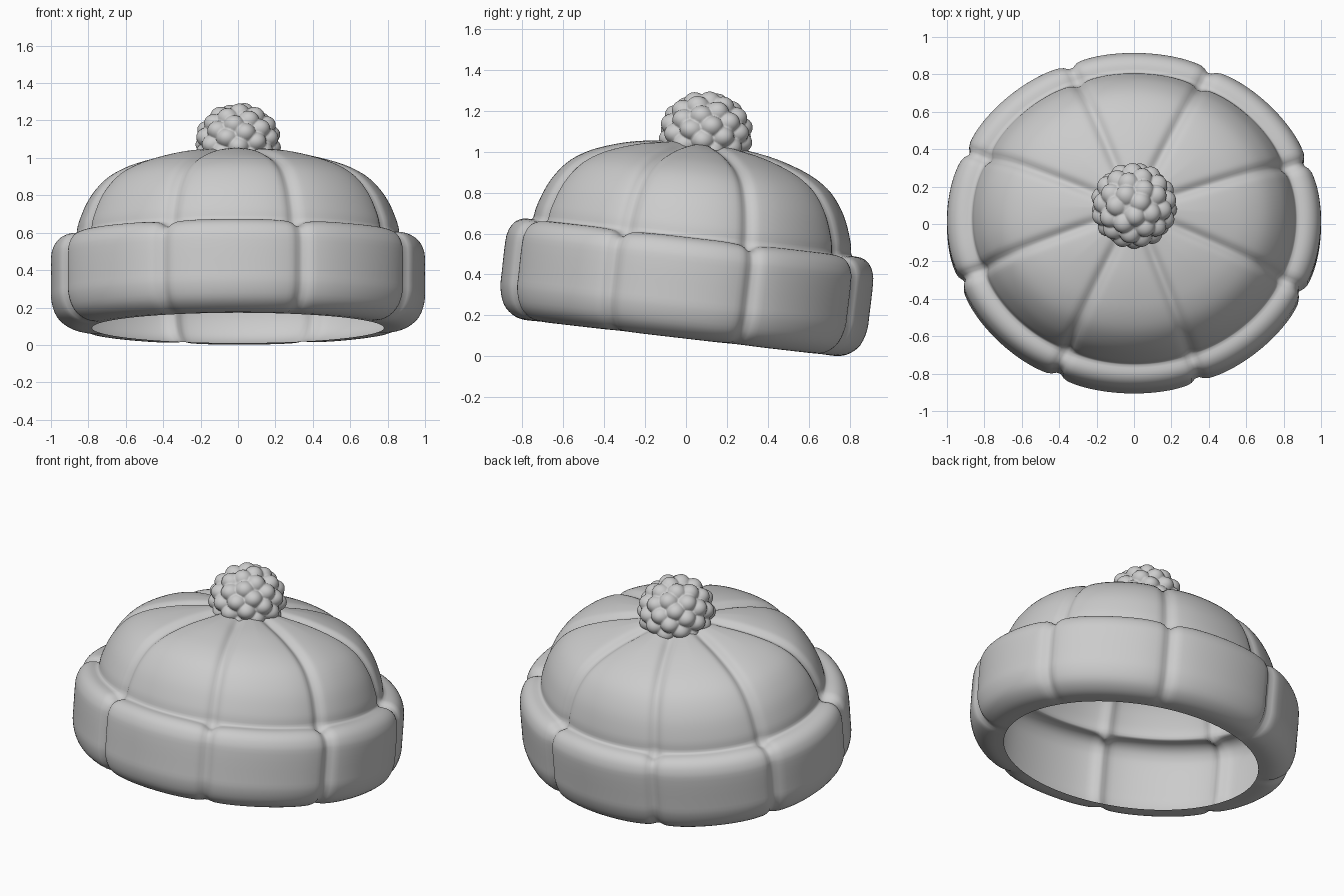
import bpy, bmesh, math
from mathutils import Vector, Matrix

if "Cube" in bpy.data.objects:
    bpy.data.objects.remove(bpy.data.objects["Cube"])

TILT = Matrix.Rotation(-math.radians(6.6), 4, 'X')
PLACE = Matrix.Translation((0, -0.027, 0.091)) @ TILT
SEGS, PANELS = 256, 8


def smooth_path(pts, n):
    """Catmull-Rom curve through 2D points."""
    p = [Vector(q) for q in pts]
    p = [2 * p[0] - p[1]] + p + [2 * p[-1] - p[-2]]
    out = []
    for i in range(1, len(p) - 2):
        a, b, c, d = p[i - 1:i + 3]
        for k in range(n):
            t = k / n
            out.append(0.5 * (2 * b + (c - a) * t + (2 * a - 5 * b + 4 * c - d) * t * t
                              + (3 * b - a - 3 * c + d) * t ** 3))
    return out + [p[-2]]


def finish(bm, name):
    bmesh.ops.recalc_face_normals(bm, faces=bm.faces)
    for f in bm.faces:
        f.smooth = True
    me = bpy.data.meshes.new(name)
    bm.to_mesh(me)
    bm.free()
    ob = bpy.data.objects.new(name, me)
    bpy.context.collection.objects.link(ob)
    return ob


# Hat shell: folded band and dome as one open, quilted surface (radius, height)
band = smooth_path([(0.78, 0.0), (0.86, 0.0), (0.92, 0.02), (0.97, 0.065), (0.997, 0.14),
                    (1.0, 0.22), (1.0, 0.37), (0.99, 0.425), (0.965, 0.465),
                    (0.925, 0.488), (0.872, 0.493)], 3)
dome = smooth_path([(0.865, 0.50), (0.85, 0.57), (0.80, 0.685), (0.72, 0.785), (0.62, 0.85),
                    (0.5, 0.895), (0.36, 0.93), (0.2, 0.952), (0.05, 0.96)], 4)
profile = band + dome

bm = bmesh.new()
rings = []
step = 2 * math.pi / PANELS
seam0 = math.radians(20.5)
for i, p in enumerate(profile):
    t = (profile[min(i + 1, len(profile) - 1)] - profile[max(i - 1, 0)]).normalized()
    normal = Vector((t.y, -t.x))
    fade = min(1, i / 9) * min(1, p.x / 0.3)
    depth = (0.036 if i < len(band) else 0.03) * fade
    ring = []
    for s in range(SEGS):
        a = 2 * math.pi * s / SEGS
        d = abs((a - seam0 + step / 2) % step - step / 2) * p.x
        groove = depth * (0.75 * math.exp(-(d / 0.032) ** 2) + 0.25 * math.exp(-(d / 0.1) ** 2))
        q = p - normal * groove
        ring.append(bm.verts.new((q.x * math.cos(a), 0.904 * q.x * math.sin(a), q.y)))
    rings.append(ring)
for lo, hi in zip(rings, rings[1:]):
    for s in range(SEGS):
        n = (s + 1) % SEGS
        bm.faces.new((lo[s], lo[n], hi[n], hi[s]))
tip = bm.verts.new((0, 0, 0.96))
for s in range(SEGS):
    bm.faces.new((rings[-1][s], rings[-1][(s + 1) % SEGS], tip))
bm.transform(PLACE)
finish(bm, "hat_shell")

# Pompom: ball covered in evenly spread rounded tufts, flattened underneath
N = 58
tufts = []
for k in range(N):
    z = 1 - (2 * k + 1) / N
    a = k * math.pi * (3 - math.sqrt(5))
    r = math.sqrt(1 - z * z)
    tufts.append(Vector((r * math.cos(a), r * math.sin(a), z)))
bm = bmesh.new()
bmesh.ops.create_icosphere(bm, subdivisions=6, radius=1)
for v in bm.verts:
    u = v.co.normalized()
    d = min((u - c).length for c in tufts)
    r = 0.195 + 0.038 * max(0, 1 - (d / 0.3) ** 2)
    v.co = u * r
    v.co.z = max(v.co.z * 0.91, -0.1)
bm.transform(Matrix.Translation((0, 0.098, 1.085)) @ TILT)
finish(bm, "pompom")
